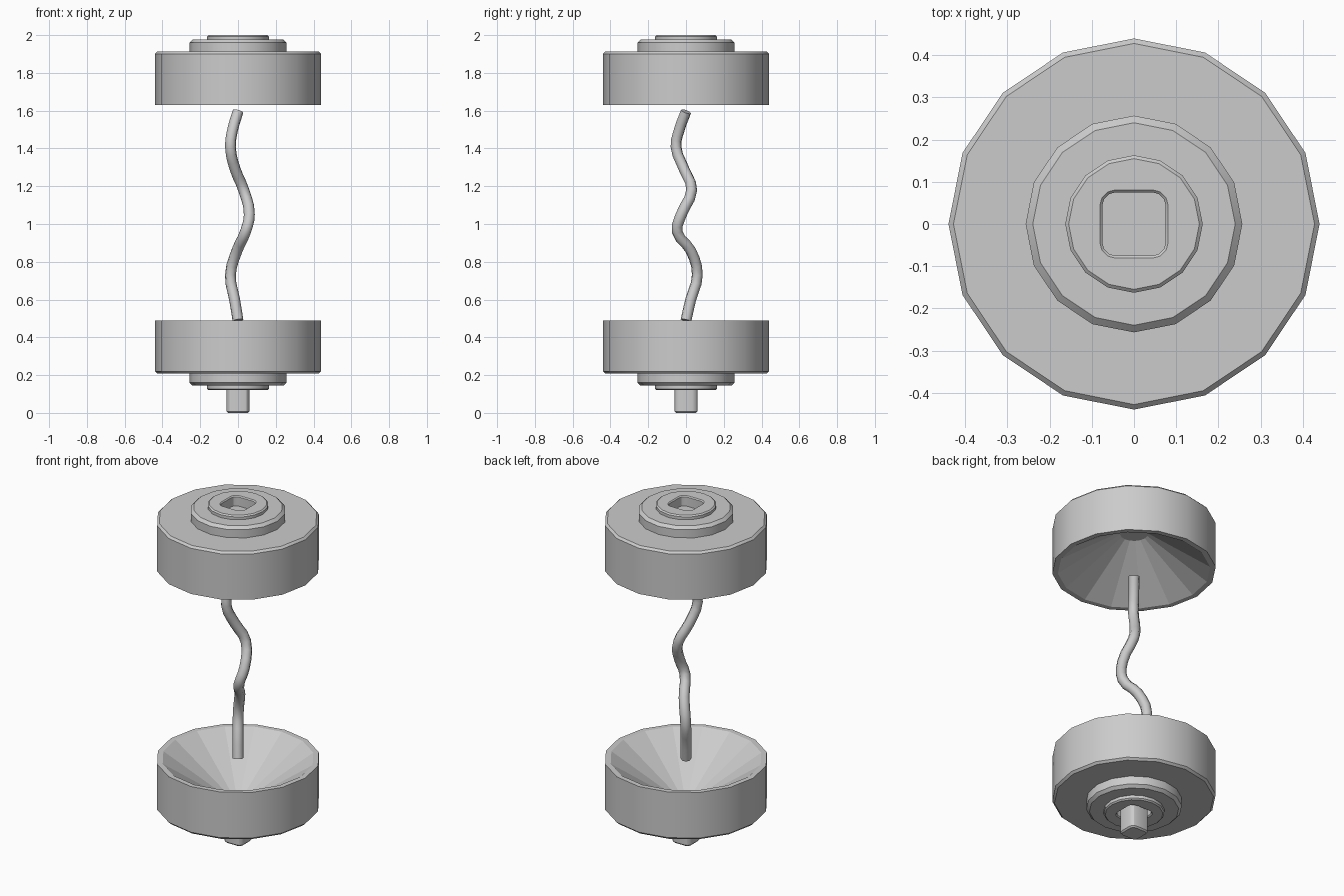
import bpy, bmesh, math

if "Cube" in bpy.data.objects:
    bpy.data.objects.remove(bpy.data.objects["Cube"])

grey = bpy.data.materials.new("light grey")
grey.diffuse_color = (0.6, 0.6, 0.6, 1)
grey.use_nodes = True
grey.node_tree.nodes["Principled BSDF"].inputs["Base Color"].default_value = grey.diffuse_color


def circle(r, z, n=16):
    return [(r * math.cos(2 * math.pi * i / n), r * math.sin(2 * math.pi * i / n), z)
            for i in range(n)]


def rounded_square(half, z, radius):
    # four corner arcs of four points, 16 points in all
    pts = []
    for c in range(4):
        mid = math.radians(45 + 90 * c)
        cx = math.copysign(half - radius, math.cos(mid))
        cy = math.copysign(half - radius, math.sin(mid))
        for k in range(4):
            a = math.radians(90 * c + 30 * k)
            pts.append((cx + radius * math.cos(a), cy + radius * math.sin(a), z))
    return pts


def loft(name, rings, flip=False, flat_spans=()):
    """Skin a stack of 16-point rings and cap both ends."""
    bm = bmesh.new()
    place = (lambda p: (p[0], p[1], 2.12 - p[2])) if flip else (lambda p: p)
    loops = [[bm.verts.new(place(p)) for p in ring] for ring in rings]
    n = len(loops[0])
    flat = []
    for s, (a, b) in enumerate(zip(loops, loops[1:])):
        for i in range(n):
            j = (i + 1) % n
            f = bm.faces.new((a[i], a[j], b[j], b[i]))
            if s in flat_spans:
                flat.append(f)
    bm.faces.new(loops[0])
    bm.faces.new(loops[-1])
    bmesh.ops.recalc_face_normals(bm, faces=bm.faces)
    bm.faces.index_update()
    flat_ids = [f.index for f in flat]
    me = bpy.data.meshes.new(name)
    bm.to_mesh(me)
    bm.free()
    me.materials.append(grey)
    ob = bpy.data.objects.new(name, me)
    bpy.context.collection.objects.link(ob)
    bpy.ops.object.select_all(action='DESELECT')
    ob.select_set(True)
    bpy.context.view_layer.objects.active = ob
    bpy.ops.object.shade_smooth_by_angle(angle=math.radians(30))
    for i in flat_ids:
        me.polygons[i].use_smooth = False
    return ob


# Cup: cone hollow, rim, wall, two raised steps and a square socket
profile = [(0.075, 1.855), (0.41, 1.63), (0.44, 1.63), (0.44, 1.90), (0.428, 1.912),
           (0.257, 1.912), (0.257, 1.96), (0.24, 1.976), (0.163, 1.976),
           (0.163, 1.993), (0.155, 2.0)]
cup = [circle(r, z) for r, z in profile]
cup += [rounded_square(0.081, 2.0, 0.037), rounded_square(0.075, 1.994, 0.031),
        rounded_square(0.075, 1.94, 0.031)]
loft("upper_cup", cup, flat_spans=(0,))
loft("lower_cup", cup, flip=True, flat_spans=(0,))

# Square peg standing in the lower socket
loft("peg", [rounded_square(0.052, 0.0, 0.02), rounded_square(0.06, 0.008, 0.028),
             rounded_square(0.06, 0.18, 0.028)])

# Wavy cord between the cups
path = [(0, 0, 0.49), (-0.018, 0.025, 0.60), (-0.04, 0.06, 0.73), (-0.005, 0.025, 0.86),
        (0.04, -0.047, 0.96), (0.06, -0.025, 1.05), (0.03, 0.03, 1.18),
        (-0.015, -0.01, 1.29), (-0.04, -0.053, 1.41), (-0.028, -0.035, 1.50), (0, 0, 1.595)]
cu = bpy.data.curves.new("cord", 'CURVE')
cu.dimensions = '3D'
cu.resolution_u = 3
cu.bevel_depth = 0.029
cu.bevel_resolution = 2
cu.use_fill_caps = True
sp = cu.splines.new('BEZIER')
sp.bezier_points.add(len(path) - 1)
for bp, co in zip(sp.bezier_points, path):
    bp.co = co
    bp.handle_left_type = bp.handle_right_type = 'AUTO'
sp.use_smooth = True
cu.materials.append(grey)
bpy.context.collection.objects.link(bpy.data.objects.new("cord", cu))
